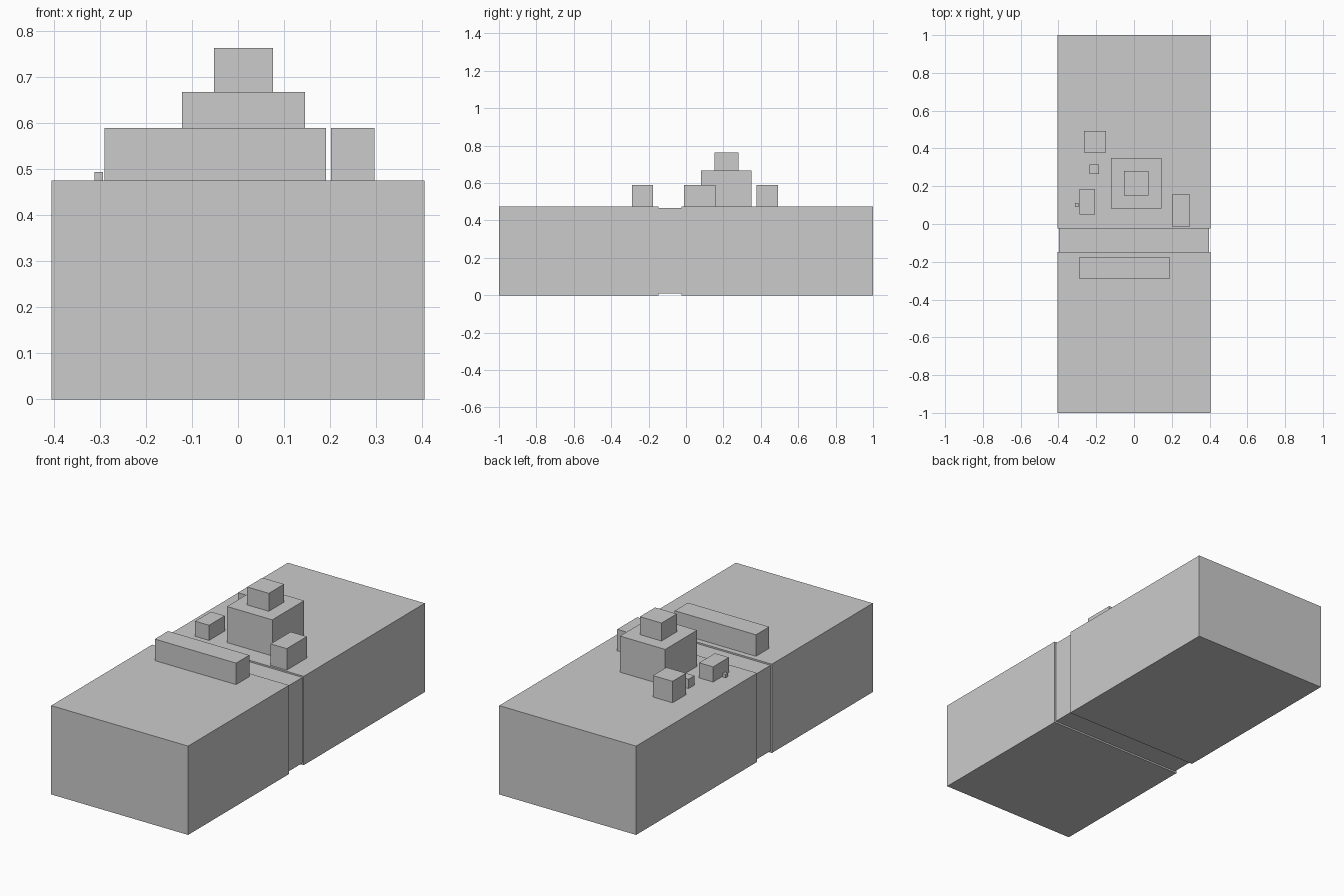
import bpy

if "Cube" in bpy.data.objects:
    bpy.data.objects.remove(bpy.data.objects["Cube"])


def box(name, x, y, z):
    """Axis-aligned box from (min, max) ranges on each axis."""
    bpy.ops.mesh.primitive_cube_add(size=1, location=[sum(r) / 2 for r in (x, y, z)])
    ob = bpy.context.object
    ob.name = name
    ob.scale = [r[1] - r[0] for r in (x, y, z)]
    bpy.ops.object.transform_apply(location=False, rotation=False, scale=True)
    return ob


HALF_W, DECK = 0.405, 0.475

# Two long base blocks with a slightly recessed joint between them
box("front_base", (-HALF_W, HALF_W), (-1.0, -0.147), (0, DECK))
box("rear_base", (-HALF_W, HALF_W), (-0.023, 1.0), (0, DECK))
box("recessed_joint", (-0.397, 0.397), (-0.147, -0.023), (0.009, 0.467))

# Boxes standing on the deck: name, x range, y range, height
deck_boxes = [
    ("long_bar", (-0.29, 0.191), (-0.289, -0.177), 0.115),
    ("main_tower", (-0.122, 0.146), (0.081, 0.35), 0.193),
    ("right_box", (0.202, 0.297), (-0.012, 0.157), 0.115),
    ("left_box", (-0.289, -0.207), (0.051, 0.184), 0.081),
    ("back_left_box", (-0.265, -0.149), (0.378, 0.492), 0.115),
    ("small_cube", (-0.235, -0.185), (0.264, 0.314), 0.05),
    ("tiny_cube", (-0.312, -0.293), (0.09, 0.11), 0.019),
]
for name, x, y, h in deck_boxes:
    box(name, x, y, (DECK, DECK + h))

# Cap on top of the tower
box("tower_cap", (-0.052, 0.076), (0.152, 0.281), (DECK + 0.193, 0.764))
